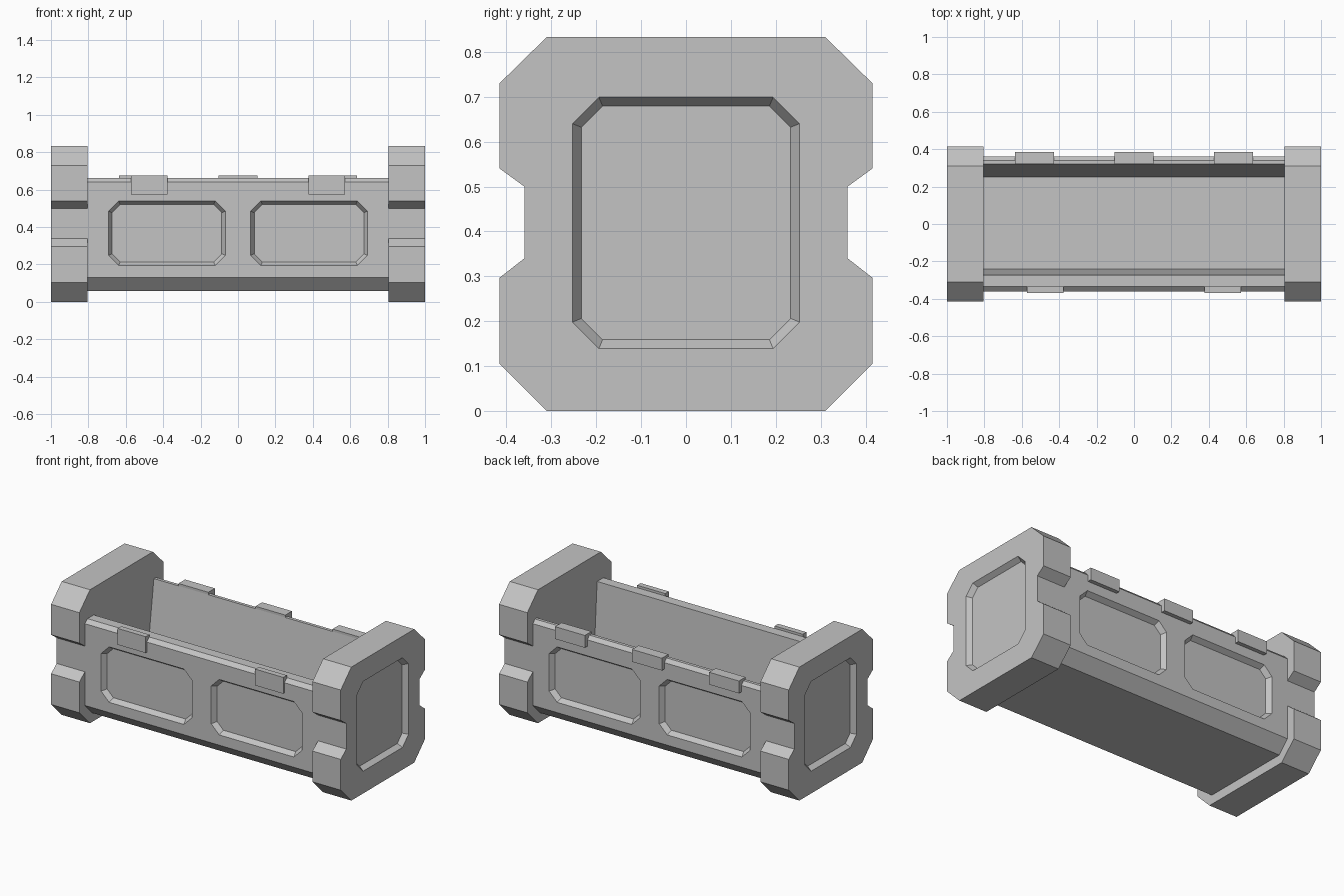
import bpy
import bmesh

if "Cube" in bpy.data.objects:
    bpy.data.objects.remove(bpy.data.objects["Cube"], do_unlink=True)

grey = bpy.data.materials.new("grey_metal")
grey.use_nodes = True
grey.diffuse_color = (0.55, 0.55, 0.55, 1)
grey.node_tree.nodes["Principled BSDF"].inputs["Base Color"].default_value = (0.55, 0.55, 0.55, 1)


def loft(bm, start, end):
    """Close a solid between two matching loops of points."""
    a = [bm.verts.new(p) for p in start]
    b = [bm.verts.new(p) for p in end]
    bm.faces.new(a)
    bm.faces.new(b[::-1])
    for i in range(len(a)):
        j = (i + 1) % len(a)
        bm.faces.new((a[j], a[i], b[i], b[j]))


def finish(name, bm):
    bmesh.ops.recalc_face_normals(bm, faces=bm.faces[:])
    mesh = bpy.data.meshes.new(name)
    bm.to_mesh(mesh)
    bm.free()
    mesh.materials.append(grey)
    obj = bpy.data.objects.new(name, mesh)
    bpy.context.collection.objects.link(obj)
    return obj


def extrude_x(name, profile, x0, x1):
    bm = bmesh.new()
    loft(bm, [(x0, y, z) for y, z in profile], [(x1, y, z) for y, z in profile])
    return finish(name, bm)


def octagon(cu, cv, hu, hv, cut):
    """Rectangle with clipped corners."""
    quarter = [(hu, hv - cut), (hu - cut, hv)]
    pts = quarter + [(-u, v) for u, v in quarter[::-1]]
    pts += [(-u, -v) for u, v in pts]
    return [(cu + u, cv + v) for u, v in pts]


def recess(bm, place, cu, cv, hu, hv, cut, surface, depth=0.03, inset=0.02):
    """Sloped pocket cutter, widened outside the surface so the rim lands exactly on it."""
    loops = []
    for t in (-1, 1):
        o = octagon(cu, cv, hu - t * inset, hv - t * inset, cut - t * inset * 0.59)
        loops.append([place(u, v, surface - t * depth) for u, v in o])
    loft(bm, *loops)


def carve(obj, bm):
    cutter = finish("recess_cutter", bm)
    cutter.hide_render = True
    mod = obj.modifiers.new("recesses", 'BOOLEAN')
    mod.operation = 'DIFFERENCE'
    mod.solver = 'EXACT'
    mod.object = cutter
    bpy.context.view_layer.objects.active = obj
    bpy.ops.object.modifier_apply(modifier=mod.name)
    bpy.data.objects.remove(cutter, do_unlink=True)


# Open trough with sloped inner walls, chamfered rim and lower edges
trough = extrude_x("trough", [
    (-0.29, 0.057), (0.29, 0.057), (0.36, 0.13), (0.36, 0.64), (0.34, 0.662),
    (0.32, 0.662), (0.25, 0.15), (-0.24, 0.15), (-0.273, 0.662),
    (-0.335, 0.662), (-0.36, 0.64), (-0.36, 0.13)], -0.81, 0.81)

# Two recessed panels on each long side
bm = bmesh.new()
for side in (-1, 1):
    for x in (-0.38, 0.38):
        recess(bm, lambda u, v, d: (u, side * d, v), x, 0.367, 0.313, 0.173, 0.055, 0.36)
carve(trough, bm)

# End caps with notched sides and a recessed outer panel
half = [(0.31, 0), (0.415, 0.105), (0.415, 0.297), (0.36, 0.34),
        (0.36, 0.5), (0.415, 0.54), (0.415, 0.73), (0.31, 0.833)]
outline = half + [(-y, z) for y, z in half[::-1]]
for name, side in (("left_end_cap", 1), ("right_end_cap", -1)):
    cap = extrude_x(name, outline, side * 0.805, side * 1.0)
    bm = bmesh.new()
    recess(bm, lambda u, v, d: (side * d, u, v), 0, 0.419, 0.253, 0.28, 0.059, 1.0)
    carve(cap, bm)

# Front latches and rear hinge blocks
for i, x in enumerate((-0.475, 0.475)):
    extrude_x(f"front_latch_{i + 1}", [(-0.37, 0.575), (-0.37, 0.677), (-0.335, 0.677), (-0.335, 0.575)],
              x - 0.097, x + 0.097)
for i, x in enumerate((-0.532, 0, 0.532)):
    extrude_x(f"rear_hinge_{i + 1}", [(0.385, 0.6), (0.385, 0.677), (0.32, 0.677), (0.32, 0.6)],
              x - 0.103, x + 0.103)
